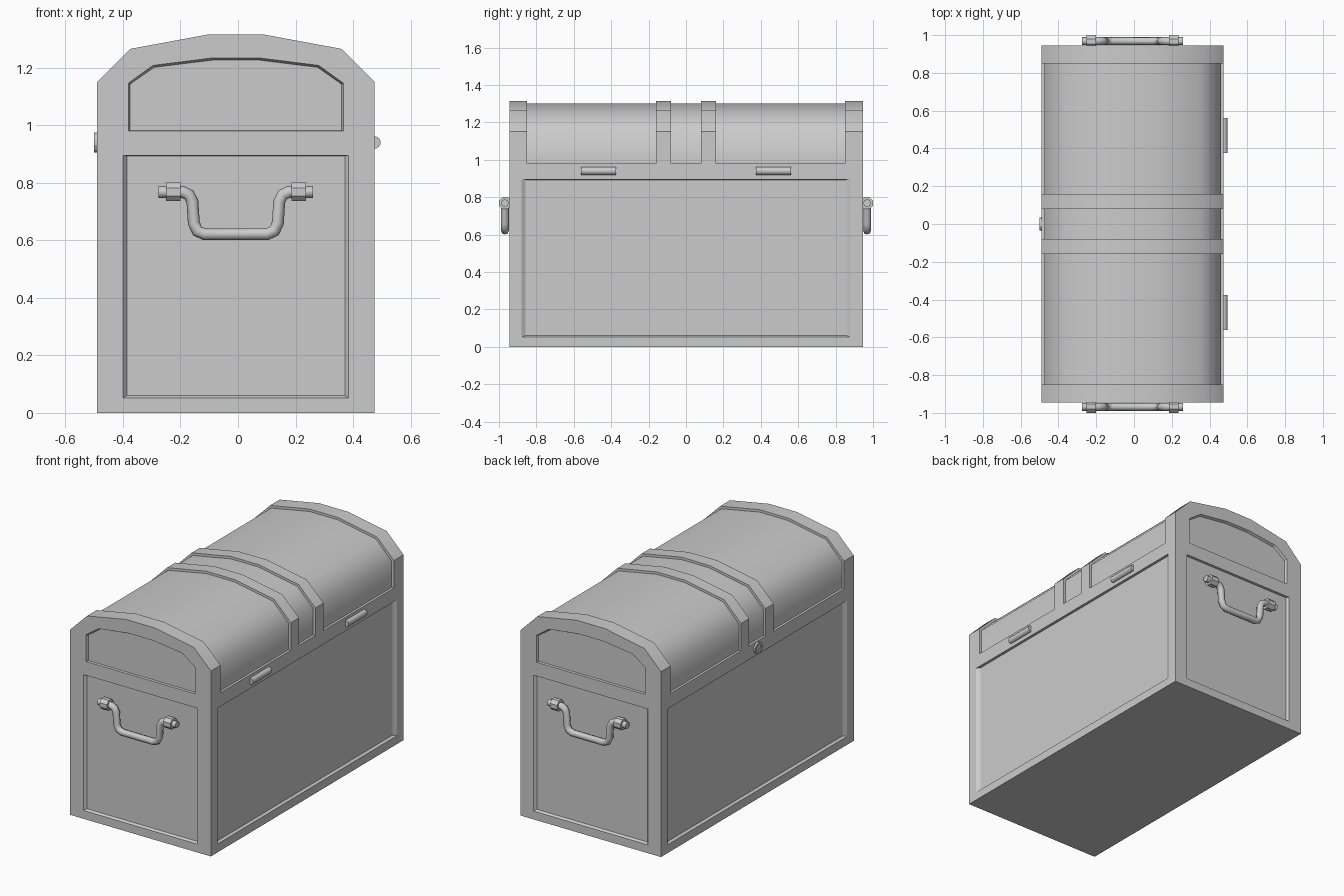
import bpy, bmesh, math
from mathutils import Matrix, Vector

if "Cube" in bpy.data.objects:
    bpy.data.objects.remove(bpy.data.objects["Cube"])

X0, HX, HY, LIP = -0.0075, 0.4825, 0.945, 0.98


def loft(name, ring_a, ring_b):
    """Closed solid between two matching rings of 3D points."""
    bm = bmesh.new()
    a = [bm.verts.new(p) for p in ring_a]
    b = [bm.verts.new(p) for p in ring_b]
    bm.faces.new(a)
    bm.faces.new(b[::-1])
    for i in range(len(a)):
        j = (i + 1) % len(a)
        bm.faces.new((a[i], b[i], b[j], a[j]))
    bmesh.ops.recalc_face_normals(bm, faces=bm.faces)
    me = bpy.data.meshes.new(name)
    bm.to_mesh(me)
    bm.free()
    ob = bpy.data.objects.new(name, me)
    bpy.context.collection.objects.link(ob)
    return ob


def mirrored(half):
    """Right half of an arch (bottom to top) -> full outline."""
    return half + [(-x, z) for x, z in reversed(half)]


def prism(name, outline, y0, y1):
    return loft(name, [(X0 + x, y0, z) for x, z in outline],
                [(X0 + x, y1, z) for x, z in outline])


def cut(target, cutter):
    cutter.hide_render = True
    bpy.context.view_layer.objects.active = target
    m = target.modifiers.new("cut", 'BOOLEAN')
    m.operation, m.solver, m.object = 'DIFFERENCE', 'EXACT', cutter
    bpy.ops.object.modifier_apply(modifier=m.name)
    bpy.data.objects.remove(cutter, do_unlink=True)


def smooth(ob, angle):
    bpy.ops.object.select_all(action='DESELECT')
    ob.select_set(True)
    bpy.context.view_layer.objects.active = ob
    bpy.ops.object.shade_smooth_by_angle(angle=math.radians(angle))


def cylinder(name, loc, radius, length, axis, sides=8):
    bm = bmesh.new()
    turn = Vector((0, 0, 1)).rotation_difference(Vector(axis)).to_matrix().to_4x4()
    bmesh.ops.create_cone(bm, cap_ends=True, segments=sides, radius1=radius,
                          radius2=radius, depth=length,
                          matrix=Matrix.Translation(loc) @ turn
                          @ Matrix.Rotation(math.pi / sides, 4, 'Z'))
    me = bpy.data.meshes.new(name)
    bm.to_mesh(me)
    bm.free()
    ob = bpy.data.objects.new(name, me)
    bpy.context.collection.objects.link(ob)
    return ob


# chest body with domed top
chest = prism("chest", mirrored([(HX, 0), (HX, 1.15), (0.3675, 1.265), (0.0975, 1.315)]), -HY, HY)

# lid panels sunk between the end caps and the two straps
inner = mirrored([(0.4675, LIP), (0.4675, 1.143), (0.3595, 1.251), (0.096, 1.30)])
outer = [(-0.6, LIP), (-0.6, 1.5), (0.6, 1.5), (0.6, LIP)]
for y0, y1 in ((-0.85, -0.16), (-0.08, 0.08), (0.16, 0.85)):
    cut(chest, prism("lid_cutter", inner + outer, y0, y1))

# sunk panels on all four walls, and arched panels on the lid ends
def wall(hw, inset):
    return ([(-hw, 0.05), (hw, 0.05), (hw, 0.895), (-hw, 0.895)],
            [(-hw + inset, 0.06), (hw - inset, 0.06), (hw - inset, 0.893), (-hw + inset, 0.893)])

arch = (mirrored([(0.375, 0.98), (0.375, 1.147), (0.289, 1.209), (0.084, 1.235)]),
        mirrored([(0.368, 0.982), (0.368, 1.142), (0.284, 1.201), (0.082, 1.226)]))
for s in (-1, 1):
    for a, b in (wall(0.395, 0.016), arch):
        cut(chest, loft("end_cutter", [(X0 + u, s * (HY + 0.003), z) for u, z in a],
                        [(X0 + u, s * (HY - 0.015), z) for u, z in b]))
    a, b = wall(0.885, 0.028)
    cut(chest, loft("side_cutter", [(X0 + s * (HX + 0.003), u, z) for u, z in a],
                    [(X0 + s * (HX - 0.015), u, z) for u, z in b]))

smooth(chest, 50)
for p in chest.data.polygons:
    if p.center.z < LIP or abs(p.normal.y) > 0.1:
        p.use_smooth = False

# drop handles with clamps on both ends
half = [(0.268, 0.768), (0.185, 0.768), (0.163, 0.758), (0.151, 0.735),
        (0.146, 0.66), (0.134, 0.632), (0.108, 0.621)]
for s, side in ((-1, "front"), (1, "back")):
    y = s * 0.968
    cu = bpy.data.curves.new(side + "_handle", 'CURVE')
    cu.dimensions = '3D'
    cu.bevel_depth, cu.bevel_resolution, cu.use_fill_caps = 0.021, 2, True
    pts = mirrored(half)
    sp = cu.splines.new('POLY')
    sp.points.add(len(pts) - 1)
    for p, (x, z) in zip(sp.points, pts):
        p.co = (X0 + x, y, z, 1)
    ob = bpy.data.objects.new(side + "_handle", cu)
    bpy.context.collection.objects.link(ob)
    for e in (-1, 1):
        cylinder(side + "_handle_clamp", (X0 + e * 0.218, s * 0.967, 0.768),
                 0.035, 0.05, (1, 0, 0))

# hinge barrels
for s in (-1, 1):
    smooth(cylinder("hinge", (0.475, s * 0.468, 0.94), 0.021, 0.185, (0, 1, 0), 12), 40)

# round lock plate with a sunk centre
lock = cylinder("lock_plate", (-0.493, 0, 0.94), 0.036, 0.016, (1, 0, 0), 12)
cut(lock, cylinder("lock_cutter", (-0.503, 0, 0.94), 0.022, 0.014, (1, 0, 0), 12))
